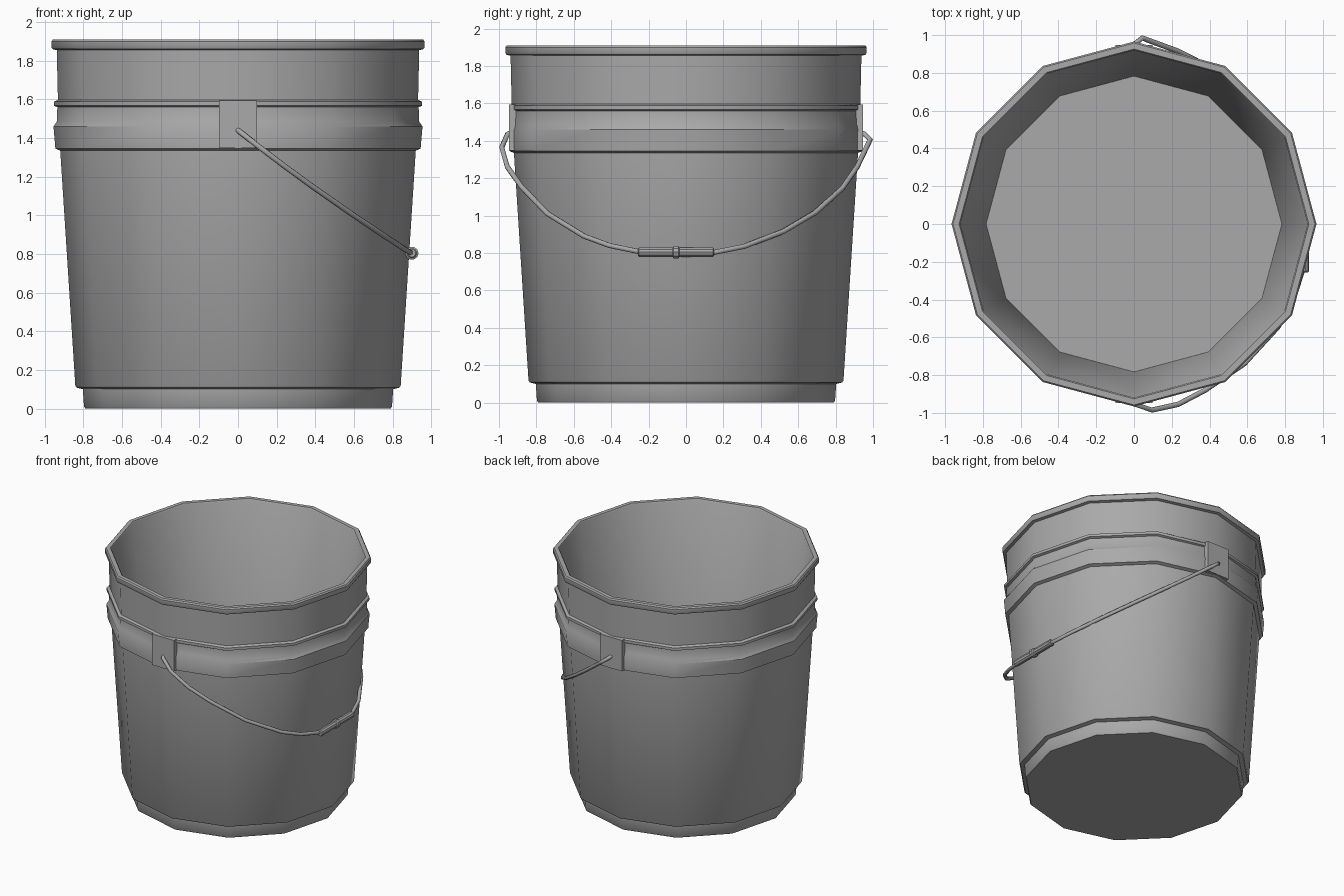
import bpy, bmesh
from math import cos, sin, pi, radians

cube = bpy.data.objects.get("Cube")
if cube:
    bpy.data.objects.remove(cube, do_unlink=True)

SIDES = 12
GREY = (0.4, 0.4, 0.4, 1)

mat = bpy.data.materials.new("grey plastic")
mat.use_nodes = True
mat.diffuse_color = GREY
mat.node_tree.nodes["Principled BSDF"].inputs["Base Color"].default_value = GREY


def add_object(name, bm, smooth=True):
    bmesh.ops.recalc_face_normals(bm, faces=bm.faces)
    mesh = bpy.data.meshes.new(name)
    bm.to_mesh(mesh)
    bm.free()
    mesh.materials.append(mat)
    obj = bpy.data.objects.new(name, mesh)
    bpy.context.collection.objects.link(obj)
    if smooth:
        bpy.ops.object.select_all(action='DESELECT')
        bpy.context.view_layer.objects.active = obj
        obj.select_set(True)
        bpy.ops.object.shade_smooth_by_angle(angle=radians(35))
    return obj


def lathe(profile, sides):
    """Closed solid of revolution about z, capped at both ends of the profile."""
    bm = bmesh.new()
    rings = [[bm.verts.new((r * cos(2 * pi * i / sides), r * sin(2 * pi * i / sides), z))
              for i in range(sides)] for r, z in profile]
    for a, b in zip(rings, rings[1:]):
        for i in range(sides):
            j = (i + 1) % sides
            bm.faces.new((a[i], a[j], b[j], b[i]))
    bm.faces.new(rings[0][::-1])
    bm.faces.new(rings[-1])
    return bm


# Bucket shell: foot, tapered wall, reinforcing bands, rolled rim, inside wall and floor
shell = [
    (0.79, 0), (0.797, 0.01), (0.803, 0.1), (0.835, 0.108), (0.842, 0.118),
    (0.92, 1.335), (0.945, 1.345), (0.955, 1.46), (0.938, 1.485),
    (0.935, 1.56), (0.953, 1.567), (0.953, 1.588), (0.932, 1.597),
    (0.938, 1.855), (0.96, 1.86), (0.966, 1.87), (0.966, 1.9), (0.958, 1.91),
    (0.926, 1.91), (0.919, 1.9), (0.783, 0.03),
]
bm = lathe(shell, SIDES)
# Bands are flattened behind the handle mounts
for v in bm.verts:
    if 1.3 < v.co.z < 1.6:
        v.co.y = max(-0.943, min(0.943, v.co.y))
add_object("bucket_shell", bm)

# Handle mounts, front and back
for name, side in (("front_mount", -1), ("back_mount", 1)):
    bm = bmesh.new()
    bmesh.ops.create_cube(bm, size=1)
    for v in bm.verts:
        v.co = (v.co.x * 0.196, side * (0.926 + v.co.y * 0.041), 1.471 + v.co.z * 0.246)
    add_object(name, bm, smooth=False)

# Wire handle, hanging towards the model's left
path = [
    (-0.925, 1.445), (-0.955, 1.435), (-0.985, 1.365), (-0.955, 1.26), (-0.88, 1.155),
    (-0.74, 1.01), (-0.545, 0.89), (-0.41, 0.84), (-0.25, 0.807),
    (0.15, 0.803), (0.31, 0.835), (0.52, 0.915), (0.69, 1.015), (0.835, 1.145),
    (0.915, 1.26), (0.975, 1.385), (0.985, 1.405), (0.955, 1.435), (0.925, 1.445),
]
curve = bpy.data.curves.new("wire_handle", 'CURVE')
curve.dimensions = '3D'
curve.bevel_depth = 0.014
curve.bevel_resolution = 2
curve.use_fill_caps = True
spline = curve.splines.new('POLY')
spline.points.add(len(path) - 1)
for point, (y, z) in zip(spline.points, path):
    drop = 1.44 - z
    point.co = (1.41 * drop - 0.25 * drop * (0.64 - drop), y, z, 1)
curve.materials.append(mat)
handle = bpy.data.objects.new("wire_handle", curve)
bpy.context.collection.objects.link(handle)
bpy.ops.object.select_all(action='DESELECT')
bpy.context.view_layer.objects.active = handle
handle.select_set(True)
bpy.ops.object.convert(target='MESH')
bpy.ops.object.shade_smooth_by_angle(angle=radians(50))

# Hand grip with a raised collar in the middle
grip = add_object("hand_grip", lathe([
    (0.02, -0.203), (0.026, -0.197), (0.026, -0.018), (0.034, -0.013),
    (0.034, 0.013), (0.026, 0.018), (0.026, 0.197), (0.02, 0.203)], 10))
grip.rotation_euler = (radians(90), 0, 0)
grip.location = (0.9, -0.053, 0.804)
